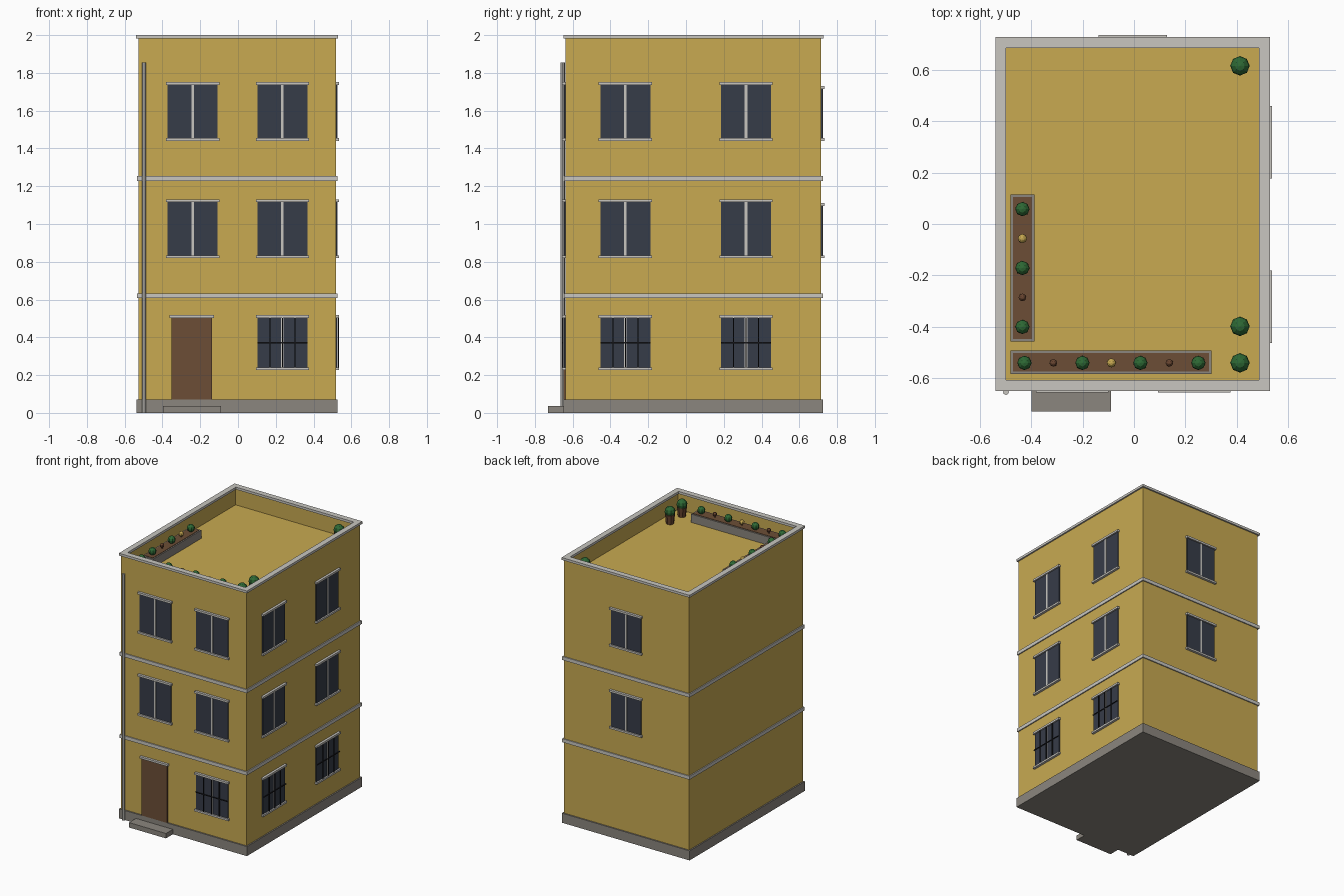
import bpy
import bmesh
import math
from mathutils import Matrix, Vector

cube = bpy.data.objects.get("Cube")
if cube:
    bpy.data.objects.remove(cube, do_unlink=True)


def material(name, r, g, b):
    m = bpy.data.materials.new(name)
    m.use_nodes = True
    m.diffuse_color = (r, g, b, 1)
    m.node_tree.nodes["Principled BSDF"].inputs["Base Color"].default_value = (r, g, b, 1)
    return m


OCHRE = material("ochre plaster", 0.58, 0.40, 0.083)
TRIM = material("pale trim", 0.58, 0.565, 0.53)
STONE = material("grey stone", 0.258, 0.238, 0.209)
WOOD = material("brown wood and soil", 0.15, 0.076, 0.037)
GLASS = material("dark glass", 0.037, 0.045, 0.065)
IRON = material("black iron", 0.01, 0.01, 0.012)
LEAF = material("leaf green", 0.027, 0.14, 0.035)
CLAY = material("clay", 0.14, 0.06, 0.03)

# Wall block: centre and half sizes
CX, CY, HX, HY = -0.005, 0.039, 0.523, 0.677
STOREY, ROOF, TOP = 0.62, 1.86, 2.0


def finish(name, bm, mat):
    mesh = bpy.data.meshes.new(name)
    bm.to_mesh(mesh)
    bm.free()
    mesh.materials.append(mat)
    obj = bpy.data.objects.new(name, mesh)
    bpy.context.collection.objects.link(obj)
    return obj


def box(name, lo, hi, mat, frame=Matrix()):
    lo, hi = Vector(lo), Vector(hi)
    bm = bmesh.new()
    bmesh.ops.create_cube(bm, size=1)
    place = Matrix.Translation((lo + hi) / 2) @ Matrix.Diagonal((*(hi - lo), 1))
    bmesh.ops.transform(bm, matrix=frame @ place, verts=bm.verts)
    return finish(name, bm, mat)


def slab(name, grow, z0, z1, mat):
    """Full-footprint block, grown past the wall faces."""
    return box(name, (CX - HX - grow, CY - HY - grow, z0), (CX + HX + grow, CY + HY + grow, z1), mat)


def ring(name, outer, inner, z0, z1, mat):
    """Rectangular frame following the footprint; outer and inner are offsets from the wall face."""
    bm = bmesh.new()
    loops = []
    for off, z in ((outer, z0), (outer, z1), (inner, z1), (inner, z0)):
        x, y = HX + off, HY + off
        loops.append([bm.verts.new((CX + a * x, CY + b * y, z))
                      for a, b in ((-1, -1), (1, -1), (1, 1), (-1, 1))])
    for k in range(4):
        a, b = loops[k], loops[(k + 1) % 4]
        for i in range(4):
            j = (i + 1) % 4
            bm.faces.new((a[i], a[j], b[j], b[i]))
    bmesh.ops.recalc_face_normals(bm, faces=bm.faces)
    return finish(name, bm, mat)


def tube(name, x, y, z0, z1, r0, r1, mat, sides=8):
    bm = bmesh.new()
    bmesh.ops.create_cone(bm, cap_ends=True, segments=sides, radius1=r0, radius2=r1, depth=z1 - z0,
                          matrix=Matrix.Translation((x, y, (z0 + z1) / 2)))
    return finish(name, bm, mat)


def ball(name, x, y, z, r, mat):
    bm = bmesh.new()
    bmesh.ops.create_uvsphere(bm, u_segments=8, v_segments=6, radius=r,
                              matrix=Matrix.Translation((x, y, z)))
    return finish(name, bm, mat)


# Building shell
slab("plinth", 0.01, 0, 0.072, STONE)
slab("walls_and_roof", 0, 0.01, ROOF, OCHRE)
ring("parapet", 0, -0.021, ROOF, TOP - 0.018, OCHRE)
ring("parapet_cap", 0.011, -0.031, TOP - 0.018, TOP, TRIM)
for n in (1, 2):
    slab(f"floor_band_{n}", 0.008, n * STOREY - 0.013, n * STOREY + 0.013, TRIM)

# Wall frames: local x runs along the wall, local -y points outwards
FRONT = Matrix.Translation((0, CY - HY, 0))
SIDE = Matrix.Translation((CX + HX, 0, 0)) @ Matrix.Rotation(math.pi / 2, 4, "Z")
BACK = Matrix.Translation((0, CY + HY, 0)) @ Matrix.Rotation(math.pi, 4, "Z")


def window(name, frame, u, z0, z1, half, barred=False):
    box(name + "_glass", (u - half, -0.007, z0), (u + half, 0.005, z1), GLASS, frame)
    box(name + "_mullion", (u - 0.007, -0.010, z0), (u + 0.007, 0.005, z1), TRIM, frame)
    for part, a, b in (("sill", z0 - 0.014, z0), ("lintel", z1, z1 + 0.015)):
        box(f"{name}_{part}", (u - half - 0.009, -0.018, a), (u + half + 0.009, 0.005, b), TRIM, frame)
    if barred:
        for k in (-1, 0, 1):
            c = u + k * half / 2
            box(f"{name}_bar_{k + 2}", (c - 0.003, -0.018, z0), (c + 0.003, -0.011, z1), IRON, frame)
        zc = (z0 + z1) / 2
        box(name + "_cross_bar", (u - half, -0.017, zc - 0.003), (u + half, -0.012, zc + 0.003), IRON, frame)


# Windows
for wall, frame, spots in (("front", FRONT, (-0.24, 0.235)), ("side", SIDE, (-0.321, 0.318))):
    for i, u in enumerate(spots, 1):
        if wall == "side" or i == 2:
            window(f"{wall}_ground_window_{i}", frame, u, 0.24, 0.502, 0.132, True)
        for n in (1, 2):
            z = 0.834 + (n - 1) * STOREY
            window(f"{wall}_window_{n}_{i}", frame, u, z, z + 0.282, 0.132)
for n in (1, 2):
    z = 0.834 + (n - 1) * STOREY
    window(f"back_window_{n}", BACK, 0.005, z, z + 0.262, 0.125)

# Entrance and drainpipe
box("door", (-0.351, -0.01, 0.072), (-0.137, 0.005, 0.502), WOOD, FRONT)
box("door_lintel", (-0.362, -0.018, 0.502), (-0.127, 0.005, 0.517), TRIM, FRONT)
box("door_step", (-0.398, -0.73, 0), (-0.09, -0.64, 0.037), STONE)
tube("drainpipe", -0.498, -0.653, 0, 1.855, 0.0115, 0.0115, TRIM)


# Roof garden
def trough(name, x0, y0, x1, y1):
    box(name, (x0, y0, ROOF), (x1, y1, ROOF + 0.062), STONE)
    w = 0.01
    box(name + "_soil", (x0 + w, y0 + w, ROOF), (x1 - w, y1 - w, ROOF + 0.065), WOOD)


def plant(name, x, y, r, mat):
    tube(name + "_stem", x, y, ROOF + 0.06, 1.948, 0.005, 0.005, CLAY, 6)
    ball(name + "_head", x, y, 1.948, r, mat)


KINDS = {"shrub": (0.028, LEAF), "flower": (0.018, OCHRE), "bud": (0.015, CLAY)}
trough("front_trough", -0.48, -0.584, 0.302, -0.492)
for i, kind in enumerate(("shrub", "bud", "shrub", "flower", "shrub", "bud", "shrub")):
    plant(f"front_{kind}_{i}", -0.426 + i * 0.1127, -0.54, *KINDS[kind])
trough("side_trough", -0.48, -0.457, -0.387, 0.115)
for i, kind in enumerate(("shrub", "bud", "shrub", "flower", "shrub")):
    plant(f"side_{kind}_{i}", -0.434, -0.4 + i * 0.1145, *KINDS[kind])
for i, y in enumerate((-0.54, -0.398, 0.615), 1):
    tube(f"pot_{i}", 0.412, y, ROOF, 1.93, 0.028, 0.035, CLAY)
    ball(f"pot_shrub_{i}", 0.412, y, 1.95, 0.038, LEAF)
